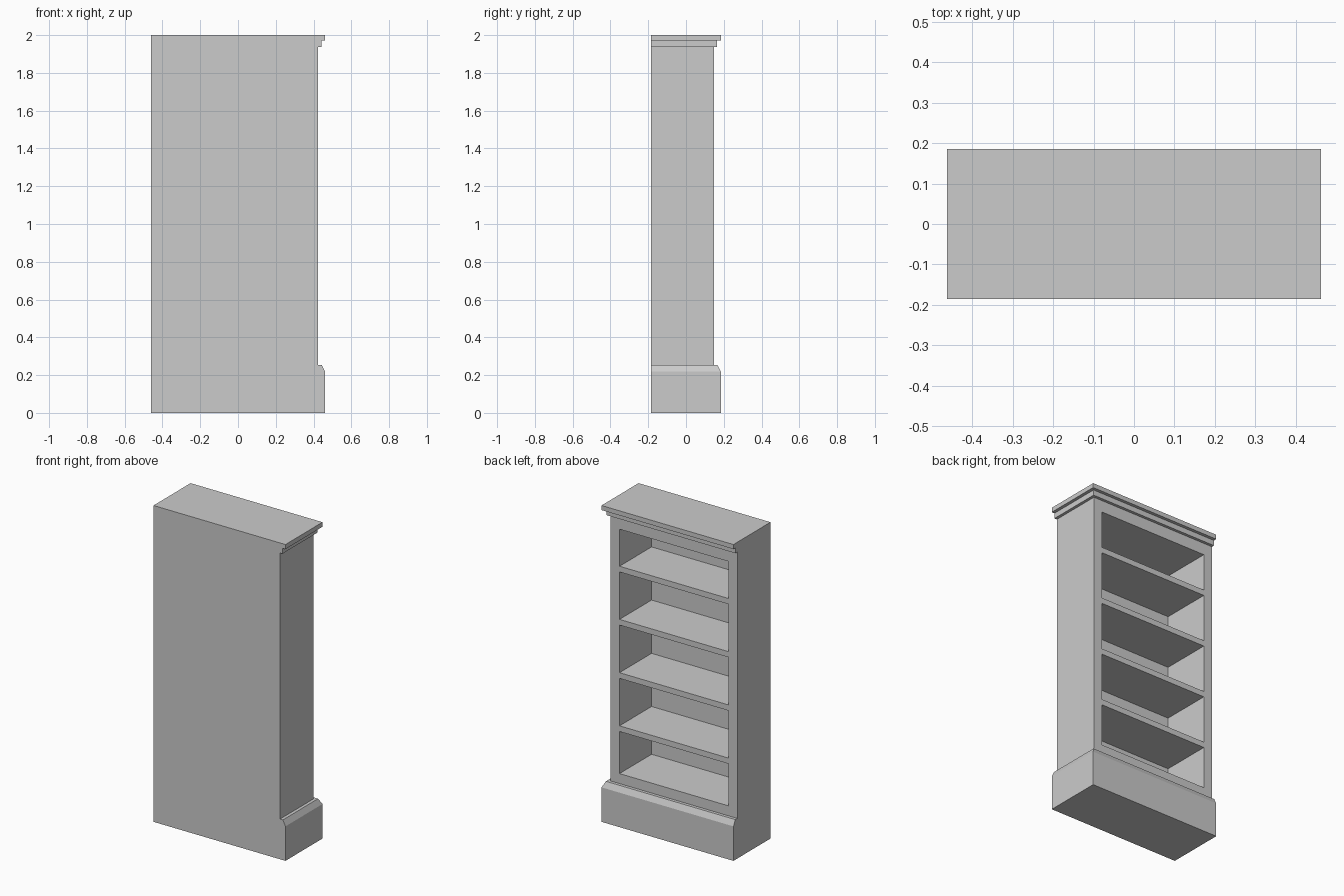
import bpy, bmesh

if "Cube" in bpy.data.objects:
    bpy.data.objects.remove(bpy.data.objects["Cube"])

HX, HY = 0.4615, 0.185          # half width, half depth
FRONT = 0.147                   # y of the face frame


def make_object(name, bm):
    bmesh.ops.recalc_face_normals(bm, faces=bm.faces)
    mesh = bpy.data.meshes.new(name)
    bm.to_mesh(mesh)
    bm.free()
    obj = bpy.data.objects.new(name, mesh)
    bpy.context.collection.objects.link(obj)
    return obj


def add_box(bm, lo, hi):
    verts = bmesh.ops.create_cube(bm, size=1)["verts"]
    for v in verts:
        v.co = [hi[i] if v.co[i] > 0 else lo[i] for i in range(3)]


# Bookcase case: plinth, body and cornice as one moulded profile (inset, z).
# The mouldings only wrap the +x and +y sides; the other two are flush.
profile = [(0, 0), (0, 0.218), (0.018, 0.254), (0.038, 0.254),
           (0.038, 1.937), (0.02, 1.937), (0.02, 1.971), (0, 1.971), (0, 2)]
bm = bmesh.new()
rings = [[bm.verts.new((x, y, z)) for x, y in
          ((-HX, -HY), (HX - d, -HY), (HX - d, HY - d), (-HX, HY - d))]
         for d, z in profile]
for a, b in zip(rings, rings[1:]):
    for i in (1, 2):
        j = (i + 1) % 4
        bm.faces.new((a[i], a[j], b[j], b[i]))
# Flush side and back panels follow the profile outline
for i in (0, 3):
    j = (i + 1) % 4
    if i == 0:
        bm.faces.new([r[0] for r in rings[::-1]] + [r[1] for r in rings])
    else:
        bm.faces.new([r[3] for r in rings] + [r[0] for r in rings[::-1]])
bm.faces.new(rings[0][::-1])
bm.faces.new(rings[-1])
case = make_object("bookcase_case", bm)

# Shelf compartments, cut from the open side
shelf_tops = [0.317, 0.583, 0.92, 1.256, 1.592]      # bottom board, then undersides
undersides = [s for s in shelf_tops[1:]]
bm = bmesh.new()
floors = [0.317, 0.619, 0.955, 1.292, 1.628]
ceilings = [0.583, 0.919, 1.256, 1.592, 1.862]
for lo, hi in zip(floors, ceilings):
    add_box(bm, (-0.401, -0.173, lo), (0.362, FRONT + 0.1, hi))
cutter = make_object("compartment_cutter", bm)
cutter.hide_render = True
cutter.display_type = 'WIRE'

cut = case.modifiers.new("compartments", 'BOOLEAN')
cut.operation = 'DIFFERENCE'
cut.solver = 'EXACT'
cut.object = cutter
